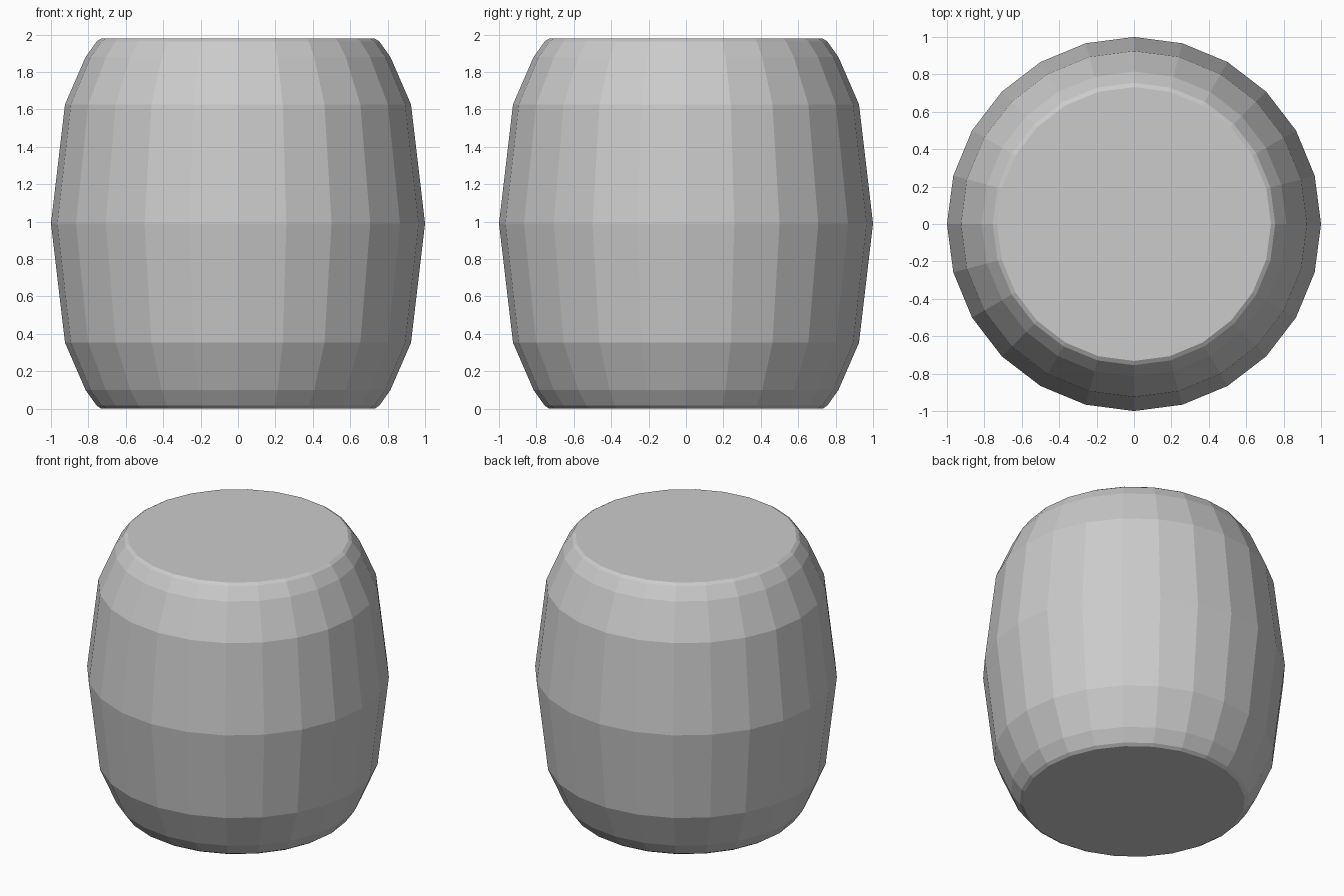
import bpy, bmesh
from math import radians
from mathutils import Vector, Matrix

cube = bpy.data.objects.get("Cube")
if cube:
    bpy.data.objects.remove(cube, do_unlink=True)

# Plain grey material
grey = bpy.data.materials.new("light_grey")
grey.use_nodes = True
colour = (0.6, 0.6, 0.6, 1)
grey.diffuse_color = colour
grey.node_tree.nodes["Principled BSDF"].inputs["Base Color"].default_value = colour

# Upper half of the bulging side: (radius, height above the middle)
MID, SIDES = 0.99, 24
upper = [(1.0, 0), (0.925, 0.637), (0.815, 0.89), (0.755, 0.974), (0.732, 0.989)]
lower = [(r, -h) for r, h in reversed(upper[1:])]
profile = lower + upper

# Spin the profile around the vertical axis
bm = bmesh.new()
verts = [bm.verts.new((r, 0, MID + h)) for r, h in profile]
edges = [bm.edges.new(pair) for pair in zip(verts, verts[1:])]
bmesh.ops.spin(bm, geom=verts + edges, cent=(0, 0, 0), axis=(0, 0, 1),
               angle=radians(360), steps=SIDES, use_merge=True)
bmesh.ops.remove_doubles(bm, verts=bm.verts, dist=0.0005)

# Close both flat ends
bmesh.ops.holes_fill(bm, edges=[e for e in bm.edges if e.is_boundary], sides=0)
bmesh.ops.recalc_face_normals(bm, faces=bm.faces)

mesh = bpy.data.meshes.new("barrel_body")
bm.to_mesh(mesh)
bm.free()
mesh.materials.append(grey)
barrel = bpy.data.objects.new("barrel_body", mesh)
bpy.context.collection.objects.link(barrel)
